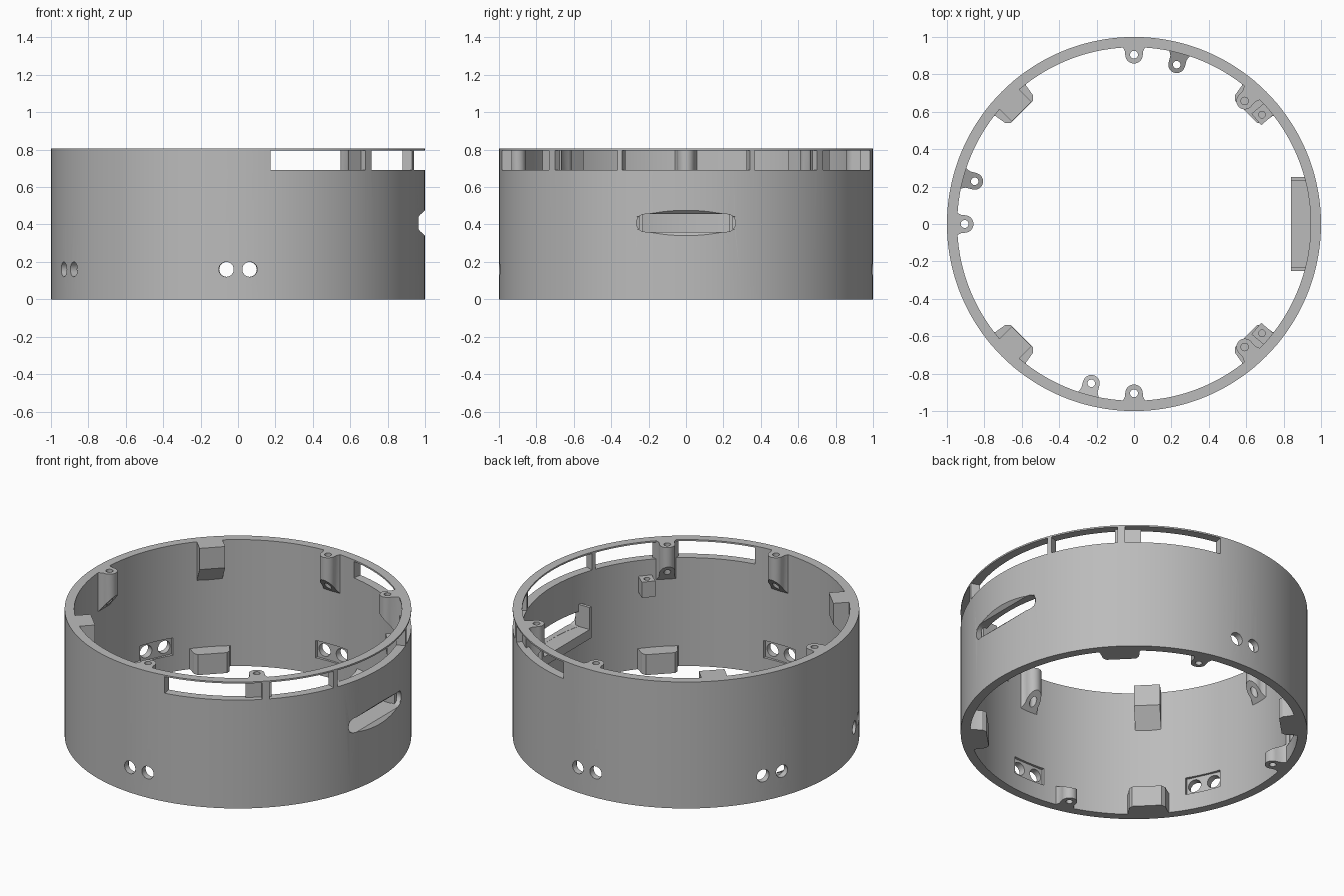
import bpy, bmesh, math
from mathutils import Matrix

cube = bpy.data.objects.get("Cube")
if cube:
    bpy.data.objects.remove(cube, do_unlink=True)

R_OUT, R_IN, H = 1.0, 0.945, 0.805

grey = bpy.data.materials.new("matte grey")
grey.use_nodes = True
grey.diffuse_color = (0.5, 0.5, 0.5, 1)
grey.node_tree.nodes["Principled BSDF"].inputs["Base Color"].default_value = (0.5, 0.5, 0.5, 1)


def prism(name, plan, low, high, angle=0.0, matrix=None):
    """Extrude a plan outline; low and high are heights or functions of x."""
    bm = bmesh.new()
    lo = low if callable(low) else lambda x: low
    hi = high if callable(high) else lambda x: high
    bottom = [bm.verts.new((x, y, lo(x))) for x, y in plan]
    top = [bm.verts.new((x, y, hi(x))) for x, y in plan]
    bm.faces.new(bottom)
    bm.faces.new(top)
    n = len(plan)
    for i in range(n):
        j = (i + 1) % n
        bm.faces.new((bottom[i], bottom[j], top[j], top[i]))
    bmesh.ops.recalc_face_normals(bm, faces=bm.faces)
    bm.transform(matrix or Matrix.Rotation(math.radians(angle), 4, 'Z'))
    mesh = bpy.data.meshes.new(name)
    bm.to_mesh(mesh)
    bm.free()
    mesh.materials.append(grey)
    obj = bpy.data.objects.new(name, mesh)
    bpy.context.collection.objects.link(obj)
    return obj


def arc(cx, cy, r, start, end, n):
    angles = [math.radians(start + (end - start) * i / n) for i in range(n + 1)]
    return [(cx + r * math.cos(a), cy + r * math.sin(a)) for a in angles]


def rect(x0, x1, half):
    return [(x0, -half), (x1, -half), (x1, half), (x0, half)]


def cut(obj, cutter):
    mod = obj.modifiers.new("cut", 'BOOLEAN')
    mod.operation, mod.solver, mod.object = 'DIFFERENCE', 'EXACT', cutter
    bpy.context.view_layer.objects.active = obj
    bpy.ops.object.modifier_apply(modifier=mod.name)
    bpy.data.objects.remove(cutter, do_unlink=True)


def smooth(obj):
    bpy.ops.object.select_all(action='DESELECT')
    obj.select_set(True)
    bpy.context.view_layer.objects.active = obj
    bpy.ops.object.shade_smooth_by_angle(angle=math.radians(30))


# Ring wall
ring = prism("ring_wall", arc(0, 0, R_OUT, 0, 360, 144)[:-1], 0, H)
cut(ring, prism("bore", arc(0, 0, R_IN, 0, 360, 144)[:-1], -0.1, H + 0.1))

# Windows below the top rim
for a, b in ((-80, -47), (-44.5, -21.5), (-20, 20), (21.5, 44.5), (47, 80)):
    plan = arc(0, 0, 1.1, a, b, 12) + arc(0, 0, 0.85, b, a, 12)
    cut(ring, prism("window_cutter", plan, 0.69, 0.795))

# Paired holes with a flat pocket on the inside
for az in (90, 155, 205, 270):
    cut(ring, prism("pocket_cutter", rect(0.85, 0.958, 0.11), 0.105, 0.215, az))
    for side in (-3.6, 3.6):
        m = (Matrix.Rotation(math.radians(az + side), 4, 'Z')
             @ Matrix.Translation((0, 0, 0.16)) @ Matrix.Rotation(math.pi / 2, 4, 'Y'))
        cut(ring, prism("hole_cutter", arc(0, 0, 0.04, 0, 360, 24)[:-1], 0.85, 1.1, matrix=m))

# Side slot, flared outwards
SLOT_Z, SLOT_R = 0.408, 0.047
slot = arc(0, 0.265 - SLOT_R, SLOT_R, 0, 180, 12) + arc(0, SLOT_R - 0.265, SLOT_R, 180, 360, 12)
to_side = Matrix.Translation((0, 0, SLOT_Z)) @ Matrix.Rotation(math.pi / 2, 4, 'Y')
cut(ring, prism("slot_cutter", slot, 0.8, 1.1, matrix=to_side))
flare = [(0.965, -0.033), (1.1, -0.168), (1.1, 0.168), (0.965, 0.033)]
lay = Matrix.Translation((0, 0, SLOT_Z)) @ Matrix.Rotation(math.pi / 2, 4, 'X')
cut(ring, prism("flare_cutter", flare, -0.262, 0.262, matrix=lay))
smooth(ring)

# Shelf and end cheeks behind the slot
prism("slot_shelf", rect(0.84, 0.955, 0.25), 0.30, 0.36)
for name, y in (("slot_cheek_left", 0.24), ("slot_cheek_right", -0.24)):
    prism(name, [(x, y + t) for x, t in rect(0.84, 0.94, 0.01)], 0.36, 0.50)


def under(x):
    return 0.67 - 1.2 * (x - 0.85)


def over(x):
    return 0.07 + 0.5 * (x - 0.84)


def screw_lug(name, az, r, w, low, high):
    """Round-nosed lug with a vertical screw hole and flared root."""
    plan = [(0.965, -w - 0.03), (0.94, -w - 0.01), (0.92, -w)]
    plan += arc(r, 0, w, 270, 90, 12)
    plan += [(0.92, w), (0.94, w + 0.01), (0.965, w + 0.03)]
    obj = prism(name, plan, low, high, az)
    cut(obj, prism("screw_cutter", arc(r, 0, w * 0.45, 0, 360, 16)[:-1], -0.1, 0.9, az))
    smooth(obj)


# Screw lugs under the top rim
for name, az in (("back", 90), ("right", 180), ("front", 270)):
    screw_lug("top_lug_" + name, az, 0.905, 0.047, under, H)
for name, az in (("back_left", 48), ("front_left", -48)):
    screw_lug("top_lug_" + name, az, 0.885, 0.045, under, H)

# Screw lugs at the bottom edge
for name, az in (("back", 75), ("right", 165), ("front", 255)):
    screw_lug("bottom_lug_" + name, az, 0.882, 0.045, 0, over)

# Wide blocks at the four corners, and plain top blocks on the right side
corner = [(0.965, -0.14), (0.93, -0.115), (0.87, -0.105), (0.848, -0.085)]
corner += [(x, -y) for x, y in reversed(corner)]
for name, az in (("back_left", 45), ("back_right", 135), ("front_right", 225), ("front_left", 315)):
    smooth(prism("bottom_block_" + name, corner, 0, 0.13, az))
    if name.endswith("right"):
        prism("top_block_" + name, rect(0.85, 0.965, 0.075), under, H, az)

# Small square bosses on the inner wall
for name, az in (("back", 40.5), ("front", -40.5)):
    boss = prism("wall_boss_" + name, rect(0.86, 0.955, 0.04), 0.49, 0.59, az)
    cut(boss, prism("boss_cutter", arc(0.9, 0, 0.018, 0, 360, 16)[:-1], 0.4, 0.7, az))
    smooth(boss)
